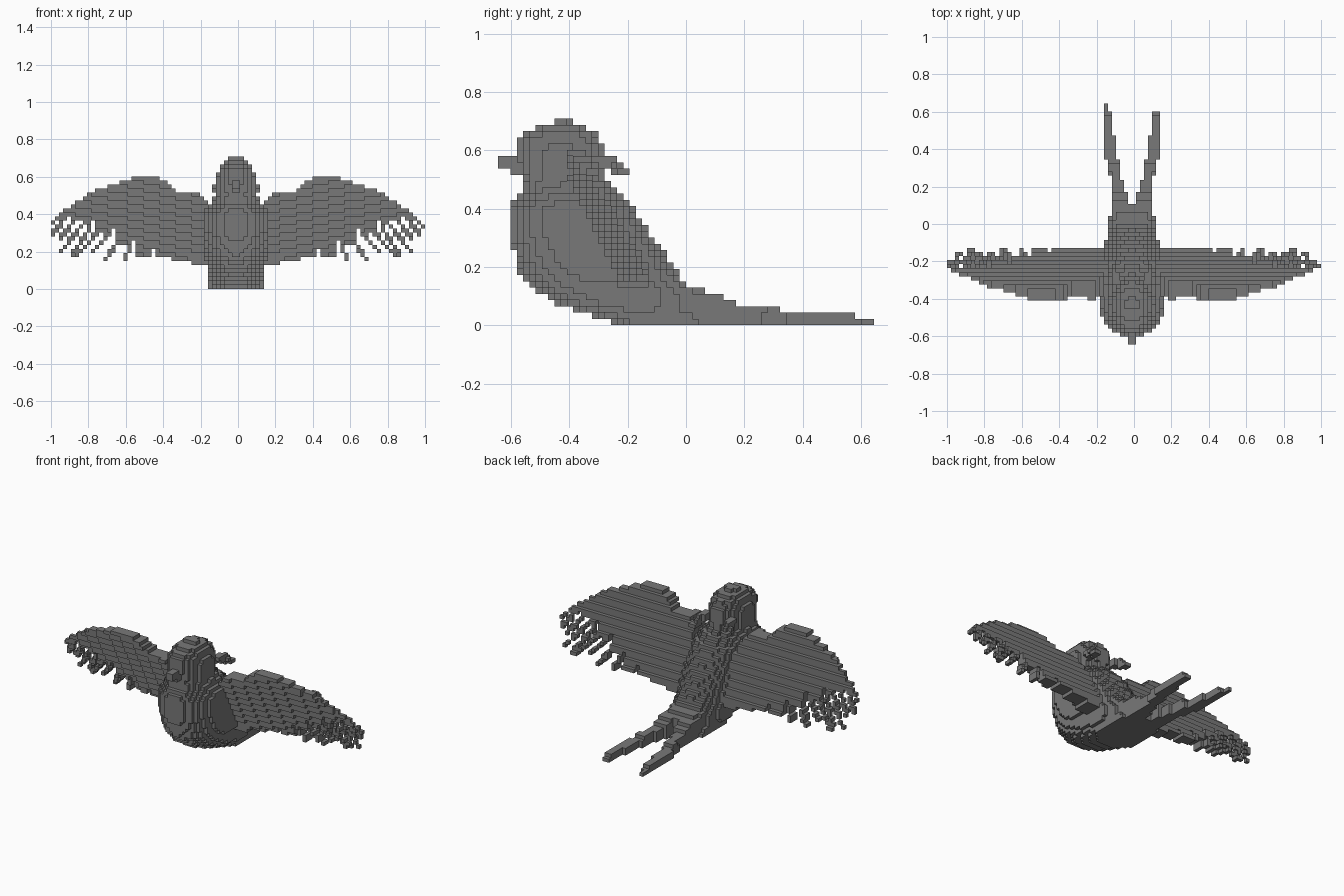
import bpy, bmesh, math
from mathutils import Vector

cube = bpy.data.objects.get("Cube")
if cube:
    bpy.data.objects.remove(cube, do_unlink=True)

H = 2 / 93            # block size
CX = -H / 2           # symmetry plane of the bird

mat = bpy.data.materials.new("slate grey")
mat.use_nodes = True
GREY = (0.19, 0.19, 0.19, 1)
mat.diffuse_color = GREY
mat.node_tree.nodes["Principled BSDF"].inputs["Base Color"].default_value = GREY


def lerp_table(table, t):
    """Interpolate rows (key, a, b, ...) at key t; None outside the table."""
    for p, q in zip(table, table[1:]):
        if p[0] <= t <= q[0]:
            f = (t - p[0]) / (q[0] - p[0])
            return [a + (b - a) * f for a, b in zip(p[1:], q[1:])]
    return None


def near_segment(p, a, b, r):
    a, b, p = Vector(a), Vector(b), Vector(p)
    d = b - a
    t = max(0, min(1, (p - a).dot(d) / d.length_squared))
    return (a + d * t - p).length <= r


# Body and head: z, front y, back y, half width
TORSO = [(0, -.24, .04, .125), (.03, -.32, .06, .135), (.075, -.45, .06, .15),
         (.12, -.52, .03, .158), (.18, -.57, -.03, .168), (.25, -.59, -.075, .178),
         (.32, -.605, -.13, .18), (.41, -.60, -.185, .175), (.46, -.565, -.24, .135),
         (.505, -.558, -.29, .105)]
HEAD = [(.505, -.56, -.29, .105), (.60, -.585, -.28, .103), (.64, -.58, -.295, .09),
        (.67, -.545, -.32, .075), (.70, -.46, -.385, .035)]


def loft(table):
    def test(x, y, z):
        row = lerp_table(table, z)
        if not row:
            return False
        y0, y1, w = row
        u, v = (x - CX) / w, (2 * y - y0 - y1) / (y1 - y0)
        return abs(u) ** 2.3 + abs(v) ** 2.3 <= 1
    return test


def beak(x, y, z):
    near = abs(x - CX) < H
    return near and (.535 < z < .57 or (.52 < z < .54 and y > -.605)) and y < -.5


def crest_tufts(x, y, z):
    p = (abs(x - CX), y, z)
    return (near_segment(p, (.07, -.33, .57), (.10, -.25, .555), .022)
            or near_segment(p, (.10, -.25, .54), (.11, -.21, .53), .018))


# Tail: y, inner half gap, outer half width, top height
TAIL = [(-.15, 0, .14, .22), (-.04, 0, .135, .16), (0, 0, .12, .14),
        (.1, .01, .115, .11), (.17, .035, .112, .075), (.25, .06, .115, .065),
        (.36, .078, .142, .05), (.5, .1, .148, .04), (.6, .118, .148, .03),
        (.65, .122, .148, .02)]


def tail(x, y, z):
    row = lerp_table(TAIL, y)
    if not row or (x > 0 and y > .602):
        return False
    gap, outer, top = row
    # upper layers narrow towards the middle of each prong
    return gap <= abs(x - CX) <= outer - .25 * max(0, z - .03) and z <= top


# Wing: x, lower edge, upper edge of the solid web
WING = [(.14, .135, .46), (.19, .135, .505), (.30, .145, .51), (.36, .165, .565),
        (.45, .165, .61), (.52, .17, .61), (.57, .22, .59), (.69, .28, .55),
        (.78, .335, .51), (.84, .38, .475), (.90, .395, .43), (.96, .36, .385),
        (1.02, .31, .33)]
# Flight feathers: start x, start z, end x, end z
FEATHERS = [(.53, .27, .60, .17), (.60, .30, .69, .17), (.65, .32, .765, .20),
            (.70, .34, .84, .19), (.75, .36, .875, .19), (.79, .38, .93, .205),
            (.83, .41, .94, .27), (.88, .42, .98, .29)]


def wing(side):
    def test(x, y, z):
        s = (x - CX) * side
        if s < .14:
            return False
        back = -.13 - .5 * max(0, z - .17)
        thick = max(.024, .11 - .12 * (s - .15))
        if not back - thick <= y <= back:
            return False
        row = lerp_table(WING, s)
        if row and row[0] <= z <= row[1]:
            # small notches between the secondary feathers
            notch = z < row[0] + .05 and s > .3 and math.sin(s * 60) > .93
            return not notch
        return any(near_segment((s, z, 0), (a, b, 0), (c, d, 0), .0125)
                   for a, b, c, d in FEATHERS)
    return test


PARTS = {"torso": loft(TORSO), "head": loft(HEAD), "beak": beak,
         "crest_tufts": crest_tufts, "forked_tail": tail,
         "left_wing": wing(1), "right_wing": wing(-1)}

# Fill the block grid, each block belonging to one part
taken = set()
cells = {name: [] for name in PARTS}
for i in range(-46, 47):
    for j in range(-30, 30):
        for k in range(33):
            centre = (i * H, (j + .5) * H, (k + .5) * H)
            for name, test in PARTS.items():
                if test(*centre):
                    cells[name].append((i, j, k))
                    taken.add((i, j, k))
                    break

# Corner loops of the six faces of a block, wound outwards
SIDES = []
for axis in range(3):
    u, v = (axis + 1) % 3, (axis + 2) % 3
    for sign in (0, 1):
        loop = []
        for a, b in ((0, 0), (1, 0), (1, 1), (0, 1)):
            c = [0, 0, 0]
            c[axis], c[u], c[v] = sign, a, b
            loop.append(tuple(c))
        step = [0, 0, 0]
        step[axis] = 2 * sign - 1
        SIDES.append((step, loop if sign else loop[::-1]))


def build(name, blocks):
    bm = bmesh.new()
    verts = {}

    def corner(key):
        if key not in verts:
            i, j, k = key
            verts[key] = bm.verts.new(((i - .5) * H, j * H, k * H))
        return verts[key]

    for cell in blocks:
        for step, loop in SIDES:
            if tuple(a + b for a, b in zip(cell, step)) not in taken:
                bm.faces.new([corner(tuple(a + b for a, b in zip(cell, c)))
                              for c in loop])
    mesh = bpy.data.meshes.new(name)
    bm.to_mesh(mesh)
    bm.free()
    mesh.materials.append(mat)
    bpy.context.collection.objects.link(bpy.data.objects.new(name, mesh))


for name, blocks in cells.items():
    build(name, blocks)
